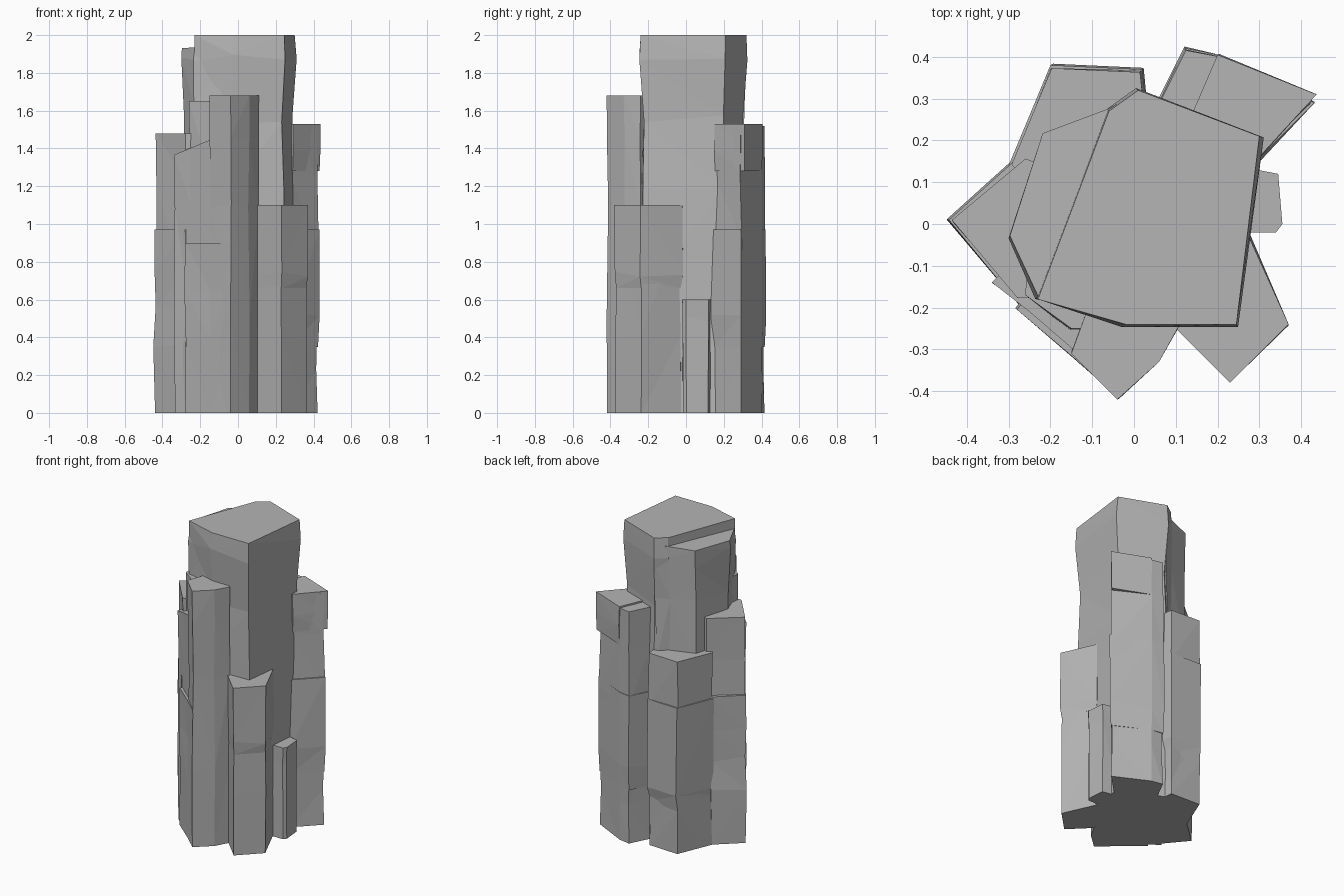
import bpy, bmesh, random
from mathutils import Vector

random.seed(4)
old = bpy.data.objects.get("Cube")
if old:
    bpy.data.objects.remove(old)

stone = bpy.data.materials.new("grey_stone")
stone.use_nodes = True
grey = (.46, .46, .46, 1)
stone.diffuse_color = grey
stone.node_tree.nodes["Principled BSDF"].inputs["Base Color"].default_value = grey


def rock_column(name, outline, levels, rough=.008, tilt=(0, 0)):
    """Loft an outline through (height, scale) levels with chipped middle rings."""
    bm = bmesh.new()
    points = [Vector(p) for p in outline]
    centre = sum(points, Vector((0, 0))) / len(points)
    rings = []
    for index, (height, scale) in enumerate(levels):
        last = index == len(levels) - 1
        middle = 0 < index and not last
        ring = []
        for p in points:
            offset = (p - centre) * scale
            x, y = centre + offset
            z = height
            if middle:
                x += random.uniform(-rough, rough)
                y += random.uniform(-rough, rough)
                z += random.uniform(-rough, rough) * 4
            if last:
                z += offset.x * tilt[0] + offset.y * tilt[1]
            ring.append(bm.verts.new((x, y, z)))
        rings.append(ring)
    count = len(points)
    for low, high in zip(rings, rings[1:]):
        for i in range(count):
            j = (i + 1) % count
            bm.faces.new((low[i], low[j], high[j], high[i]))
    bm.faces.new(rings[0])
    bm.faces.new(rings[-1])
    bmesh.ops.triangulate(bm, faces=[f for f in bm.faces if len(f.verts) == 4])
    bmesh.ops.recalc_face_normals(bm, faces=bm.faces)
    mesh = bpy.data.meshes.new(name)
    bm.to_mesh(mesh)
    bm.free()
    mesh.materials.append(stone)
    obj = bpy.data.objects.new(name, mesh)
    bpy.context.collection.objects.link(obj)


# Tall central pillar and the slab leaning on its side
rock_column("central_pillar",
            [(.3, .21), (.01, .32), (-.06, .27), (-.23, -.18), (-.02, -.24), (.245, -.24)],
            [(0, .97), (.6, .98), (1.2, .96), (1.55, .93), (1.88, 1.01), (2, 1)])
rock_column("upper_side_slab",
            [(-.22, .22), (-.3, -.03), (-.23, -.18), (-.08, -.22), (.01, .32), (-.06, .28)],
            [(0, .9), (1.2, .92), (1.62, .96), (1.85, 1), (1.94, .98)], tilt=(.06, 0))
rock_column("side_ledge",
            [(-.26, -.17), (-.15, -.25), (0, -.25), (0, 0), (-.25, 0)],
            [(0, 1), (1.3, 1), (1.65, 1)])

# Front column with the sloped slab and lower step beside it
rock_column("front_column",
            [(-.15, -.31), (-.04, -.42), (.06, -.33), (.11, -.24), (0, -.15), (-.11, -.2)],
            [(0, .98), (.5, .98), (1.1, .97), (1.45, .97), (1.68, 1)], .004)
rock_column("front_sloped_slab",
            [(-.34, -.14), (-.25, -.21), (-.14, -.305), (-.04, -.405), (0, -.2), (-.2, 0)],
            [(0, .96), (.5, .97), (1.1, .97), (1.44, 1)], .005, tilt=(.42, 0))
rock_column("front_low_step",
            [(-.28, -.205), (-.15, -.315), (-.04, -.415), (0, -.25), (-.2, -.1)],
            [(0, 1), (.4, 1), (.65, 1.01), (.9, 1)], .005)

# Left shoulder, split by a crack
rock_column("left_shoulder",
            [(-.44, .01), (-.26, .16), (-.1, .1), (-.1, -.18), (-.28, -.18)],
            [(0, .95), (.7, .95), (1.2, .97), (1.48, .98)])
rock_column("left_shoulder_base",
            [(-.445, .01), (-.29, .15), (-.1, .1), (-.1, -.18), (-.28, -.19)],
            [(0, .97), (.35, 1), (.55, .95), (.75, .96), (.97, .99)], .005)

# Rear corner column, split by a crack
rear_outline = [(-.2, .38), (.02, .37), (.05, .1), (-.18, 0), (-.3, .14)]
rock_column("rear_corner_column", rear_outline,
            [(0, .93), (.9, .95), (1.26, .96)])
rock_column("rear_corner_base", rear_outline,
            [(0, .95), (.3, .95), (.38, 1), (.96, 1)])

# Back column with its overhanging cap and bulging middle
back_outline = [(.2, .405), (.43, .29), (.28, .14), (.05, .28), (.12, .42)]
rock_column("back_column", back_outline,
            [(0, .96), (.25, .93), (.9, .97), (1.25, .95), (1.52, .96)], .005)
rock_column("back_column_cap",
            [(.2, .405), (.437, .31), (.29, .15), (.12, .22)],
            [(1.28, .97), (1.4, .99), (1.53, 1)], .004)
rock_column("back_column_bulge", back_outline,
            [(.35, .97), (.5, 1.03), (.97, 1.01)], .005)

# Short front corner column with a thicker head
corner_outline = [(.1, -.25), (.23, -.38), (.37, -.24), (.27, -.02), (.1, 0)]
rock_column("corner_column", corner_outline,
            [(0, .96), (.4, .95), (1, .93)], .005)
rock_column("corner_column_head", corner_outline,
            [(.66, .95), (.74, 1), (1.1, 1)], .005)

# Small spur at the foot
rock_column("foot_spur",
            [(.24, -.02), (.34, -.02), (.355, 0), (.345, .12), (.24, .14)],
            [(0, .95), (.5, .96), (.6, 1)], .005)
